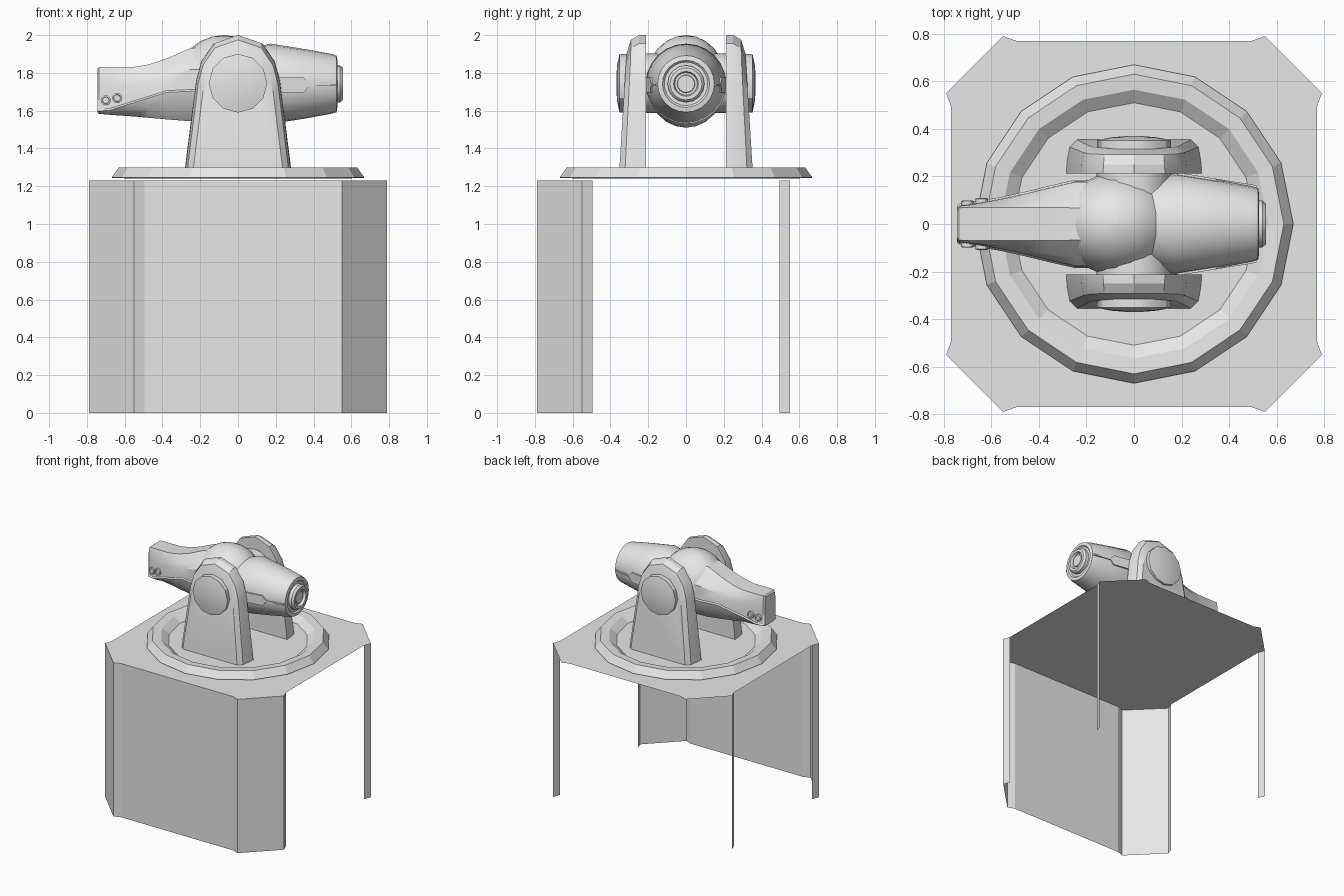
import bpy, bmesh, math

if "Cube" in bpy.data.objects:
    bpy.data.objects.remove(bpy.data.objects["Cube"], do_unlink=True)

grey = bpy.data.materials.new("light grey")
grey.use_nodes = True
grey.diffuse_color = (0.8, 0.8, 0.8, 1)
grey.node_tree.nodes["Principled BSDF"].inputs["Base Color"].default_value = (0.8, 0.8, 0.8, 1)


def finish(name, bm, smooth=None):
    me = bpy.data.meshes.new(name)
    bm.to_mesh(me)
    bm.free()
    me.materials.append(grey)
    ob = bpy.data.objects.new(name, me)
    bpy.context.collection.objects.link(ob)
    if smooth:
        bpy.ops.object.select_all(action='DESELECT')
        ob.select_set(True)
        bpy.context.view_layer.objects.active = ob
        bpy.ops.object.shade_smooth_by_angle(angle=math.radians(smooth))
    return ob


def loft(name, rings, smooth=None):
    """Closed solid through rings that all have the same point count."""
    bm = bmesh.new()
    vs = [[bm.verts.new(p) for p in ring] for ring in rings]
    n = len(rings[0])
    for a, b in zip(vs, vs[1:]):
        for i in range(n):
            j = (i + 1) % n
            bm.faces.new((a[i], a[j], b[j], b[i]))
    bm.faces.new(vs[0])
    bm.faces.new(vs[-1])
    bmesh.ops.recalc_face_normals(bm, faces=bm.faces)
    return finish(name, bm, smooth)


def lathe(name, profile, n, axis, centre, smooth=None, phase=0.0):
    """Turn (radius, distance along axis) pairs around an axis."""
    rings = []
    for r, d in profile:
        ring = []
        for i in range(n):
            t = 2 * math.pi * i / n + phase
            u, v = r * math.cos(t), r * math.sin(t)
            p = {'x': (d, u, v), 'y': (u, d, v), 'z': (u, v, d)}[axis]
            ring.append([c + q for c, q in zip(centre, p)])
        rings.append(ring)
    return loft(name, rings, smooth)


# Pedestal: a single-sheet top with notched corners, and open-backed walls
TOP = 1.23
corner = [(0.77, 0.495), (0.79, 0.55), (0.55, 0.79), (0.495, 0.77)]
front_right = [(x, -y) for x, y in corner]
front_left = [(-x, -y) for x, y in reversed(corner)]
back_left = [(-x, y) for x, y in corner]
outline = corner + back_left[::-1] + front_left[::-1] + front_right[::-1]
bm = bmesh.new()
bm.faces.new([bm.verts.new((x, y, TOP)) for x, y in outline])
finish("pedestal_top", bm)


def wall(name, path):
    bm = bmesh.new()
    lo = [bm.verts.new((x, y, 0)) for x, y in path]
    hi = [bm.verts.new((x, y, TOP)) for x, y in path]
    for i in range(len(path) - 1):
        bm.faces.new((lo[i], lo[i + 1], hi[i + 1], hi[i]))
    finish(name, bm)


wall("pedestal_front_wall", front_left[::-1][::-1] and
     [(-x, -y) for x, y in corner] + [(x, -y) for x, y in reversed(corner)])
for side, s in (("left", 1), ("right", -1)):
    wall("back_post_" + side, [(s * 0.79, 0.55), (s * 0.77, 0.495)])

# Turntable: sixteen-sided dish with a sunken floor
lathe("turntable", [(0.60, 1.242), (0.67, 1.245), (0.63, 1.30), (0.565, 1.295), (0.51, 1.255)],
      16, 'z', (0, 0, 0))

# Support legs: half profile from foot to crown, bevelled toward the outside
half = [(0.285, 1.25), (0.278, 1.32), (0.222, 1.76), (0.195, 1.86), (0.13, 1.955)]
profile = half + [(0, 2.0)] + [(-x, z) for x, z in reversed(half)]
for side, s in (("front", -1), ("back", 1)):
    rings = []
    for sx, drop, y0, lean in ((1, 0, 0.212, 0), (0.99, 0, 0.25, 0.02),
                               (0.95, 0.025, 0.292, 0.05), (0.84, 0.10, 0.315, 0.062)):
        ring = []
        for x, z in profile:
            zz = z - drop * max(0, (z - 1.3) / 0.7)
            ring.append((x * sx, s * (y0 + lean * max(0, 1.9 - zz)), zz))
        rings.append(ring)
    loft(side + "_leg", rings, 25)
    lathe(side + "_pivot_cap", [(0.155, s * 0.30), (0.155, s * 0.352), (0.10, s * 0.364), (0.04, s * 0.369)],
          12, 'y', (0, 0, 1.745), 30)

# Axle between the legs
lathe("axle", [(0.157, -0.22), (0.157, 0.22)], 16, 'y', (0, 0, 1.745), 35)

# Central housing: squashed ball
ball = [(max(0.01, math.sin(math.pi * i / 12)), -math.cos(math.pi * i / 12)) for i in range(13)]
ob = lathe("central_housing", ball, 20, 'z', (0, 0, 0), 40)
ob.scale = (0.25, 0.213, 0.245)
ob.location = (-0.075, 0, 1.755)

# Tapered barrel with stepped, recessed muzzle
lathe("barrel", [(0.17, -0.02), (0.192, 0.09), (0.213, 0.17), (0.183, 0.36), (0.158, 0.495),
                 (0.15, 0.522), (0.125, 0.526), (0.115, 0.515), (0.10, 0.515)],
      24, 'x', (0, 0, 1.742), 28)
lathe("muzzle_ring", [(0.098, 0.50), (0.098, 0.54), (0.085, 0.555), (0.066, 0.555), (0.060, 0.535),
                      (0.048, 0.535), (0.045, 0.545)], 16, 'x', (0, 0, 1.742), 28)

# Raised strip along each side of the barrel
strip = [(0.18, 1.775), (0.345, 1.775), (0.38, 1.742), (0.515, 1.742),
         (0.515, 1.73), (0.375, 1.73), (0.35, 1.697), (0.18, 1.697)]
for side, s in (("front", -1), ("back", 1)):
    def radius(x):
        return 0.213 - 0.163 * (x - 0.17)
    loft(side + "_barrel_strip", [[(x, s * (radius(x) + d), z) for x, z in strip] for d in (-0.04, 0.006)])

# Tail: x, half width, flat top half width, top z, bottom z, seam z
stations = [(-0.745, 0.070, 0.055, 1.822, 1.592, 1.600),
            (-0.735, 0.080, 0.068, 1.83, 1.583, 1.598),
            (-0.68, 0.088, 0.070, 1.83, 1.578, 1.602),
            (-0.56, 0.108, 0.070, 1.83, 1.570, 1.640),
            (-0.47, 0.128, 0.070, 1.845, 1.562, 1.668),
            (-0.38, 0.150, 0.070, 1.875, 1.554, 1.697),
            (-0.25, 0.180, 0.068, 1.932, 1.544, 1.703),
            (-0.08, 0.180, 0.065, 1.94, 1.54, 1.703)]
rings = []
for x, w, t, zt, zb, zs in stations:
    side = [(t, zt), (t + (w - t) * 0.65, zt - 0.035 - (w - t) * 0.3), (w - 0.004, (zt + zs) / 2),
            (w - 0.002, zs + 0.009), (w + 0.005, zs), (w * 0.9, zs - (zs - zb) * 0.5), (w * 0.5, zb)]
    rings.append([(x, y, z) for y, z in side] + [(x, -y, z) for y, z in reversed(side)])
loft("tail", rings, 32)

# Paired ring bolts on both sides of the tail
for side, s in (("front", -1), ("back", 1)):
    for i, (x, z, y) in enumerate(((-0.70, 1.655, 0.083), (-0.64, 1.667, 0.093))):
        lathe(f"{side}_tail_bolt_{i + 1}",
              [(0.027, s * (y - 0.03)), (0.027, s * (y + 0.013)), (0.019, s * (y + 0.016)),
               (0.017, s * (y + 0.008))], 12, 'y', (x, 0, z), 30)
